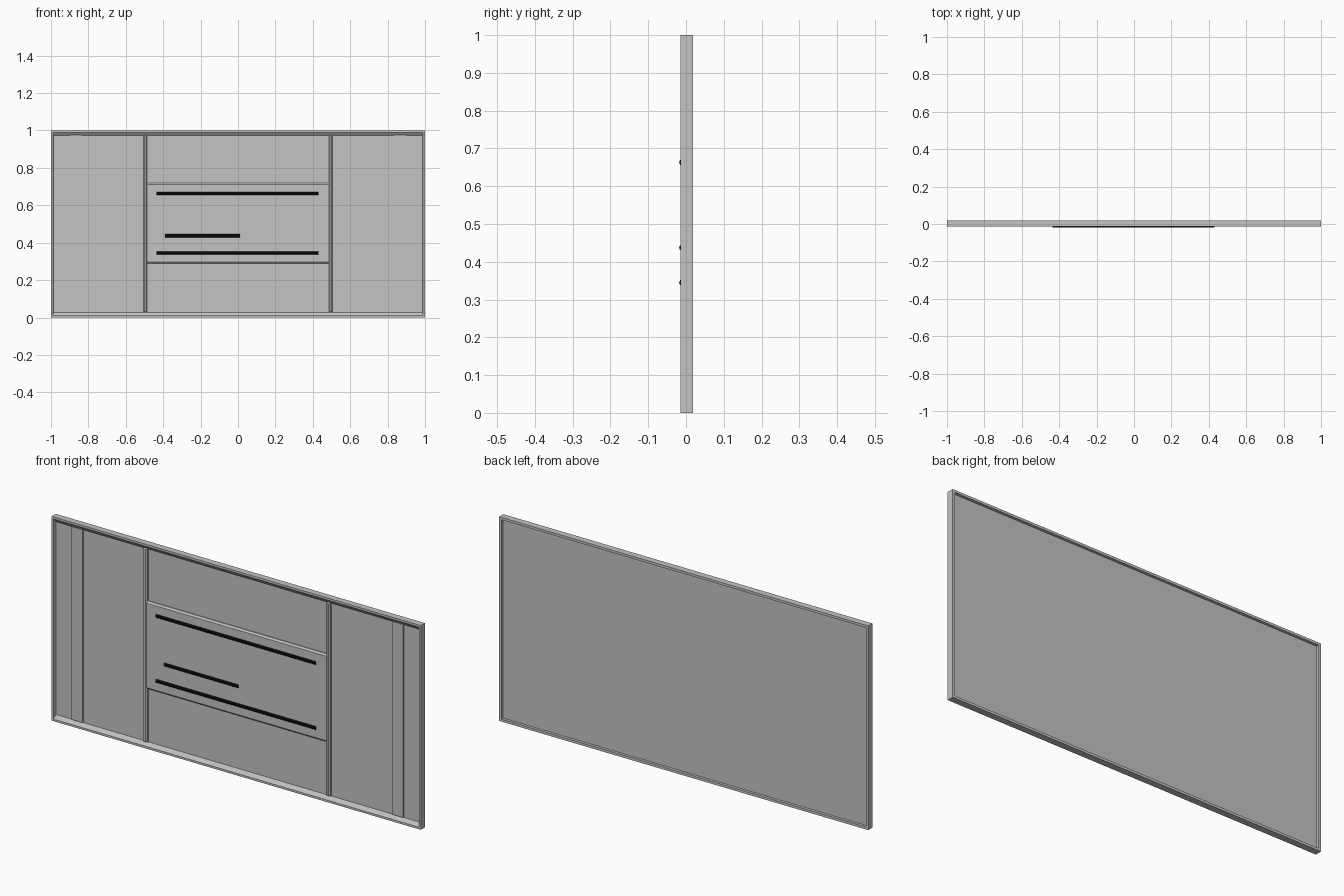
import bpy, bmesh, math
from mathutils import Matrix

cube = bpy.data.objects.get("Cube")
if cube:
    bpy.data.objects.remove(cube, do_unlink=True)


def material(name, rgb):
    m = bpy.data.materials.new(name)
    m.use_nodes = True
    m.diffuse_color = (*rgb, 1)
    m.node_tree.nodes["Principled BSDF"].inputs["Base Color"].default_value = (*rgb, 1)
    return m


grey = material("light grey", (0.55, 0.55, 0.55))
black = material("black", (0.002, 0.002, 0.002))


def finish(name, bm, mat):
    bmesh.ops.recalc_face_normals(bm, faces=bm.faces)
    mesh = bpy.data.meshes.new(name)
    bm.to_mesh(mesh)
    bm.free()
    mesh.materials.append(mat)
    obj = bpy.data.objects.new(name, mesh)
    bpy.context.collection.objects.link(obj)
    return obj


def lofted_panel(name, x, z, sections, mat=grey):
    """Bridge rectangles (x inset, z inset, y) from first to last and cap both."""
    bm = bmesh.new()
    rings = []
    for ix, iz, y in sections:
        x0, x1, z0, z1 = x[0] + ix, x[1] - ix, z[0] + iz, z[1] - iz
        rings.append([bm.verts.new(p) for p in
                      ((x0, y, z0), (x1, y, z0), (x1, y, z1), (x0, y, z1))])
    for a, b in zip(rings, rings[1:]):
        for i in range(4):
            j = (i + 1) % 4
            bm.faces.new((a[i], a[j], b[j], b[i]))
    bm.faces.new(rings[0])
    bm.faces.new(rings[-1])
    return finish(name, bm, mat)


def rod(name, x0, x1, z, radius=0.009, y=-0.009):
    bm = bmesh.new()
    turn = Matrix.Translation(((x0 + x1) / 2, y, z)) @ Matrix.Rotation(math.pi / 2, 4, "Y")
    bmesh.ops.create_cone(bm, cap_ends=True, segments=16, radius1=radius,
                          radius2=radius, depth=x1 - x0, matrix=turn)
    for f in bm.faces:
        f.smooth = len(f.verts) == 4
    return finish(name, bm, black)


# Framed board: sloped front lip, thin rim, recessed back
lofted_panel("framed_board", (-1, 1), (0, 1), [
    (0.014, 0.028, 0.0), (0.010, 0.010, -0.014), (0, 0, -0.014),
    (0, 0, 0.018), (0.012, 0.012, 0.018), (0.012, 0.012, 0.005)])

# Upright strips and divider ribs, mirrored on both sides
for side, s in (("right", -1), ("left", 1)):
    strip = sorted((s * 0.838, s * 0.898))
    lofted_panel(side + "_flat_strip", strip, (0.03, 0.975),
                 [(0, 0, 0.002), (0, 0, -0.007)])
    rib = sorted((s * 0.486, s * 0.506))
    lofted_panel(side + "_divider_rib", rib, (0.03, 0.975),
                 [(0, 0, 0.002), (0, 0, -0.008), (0.005, 0.002, -0.014)])

# Raised centre panel
lofted_panel("centre_panel", (-0.487, 0.487), (0.29, 0.72),
             [(0, 0, 0.002), (0, 0, -0.005), (0, 0.008, -0.012)])

# Black bars on the centre panel
rod("upper_bar", -0.435, 0.43, 0.663)
rod("short_bar", -0.39, 0.01, 0.437)
rod("lower_bar", -0.435, 0.43, 0.345)
